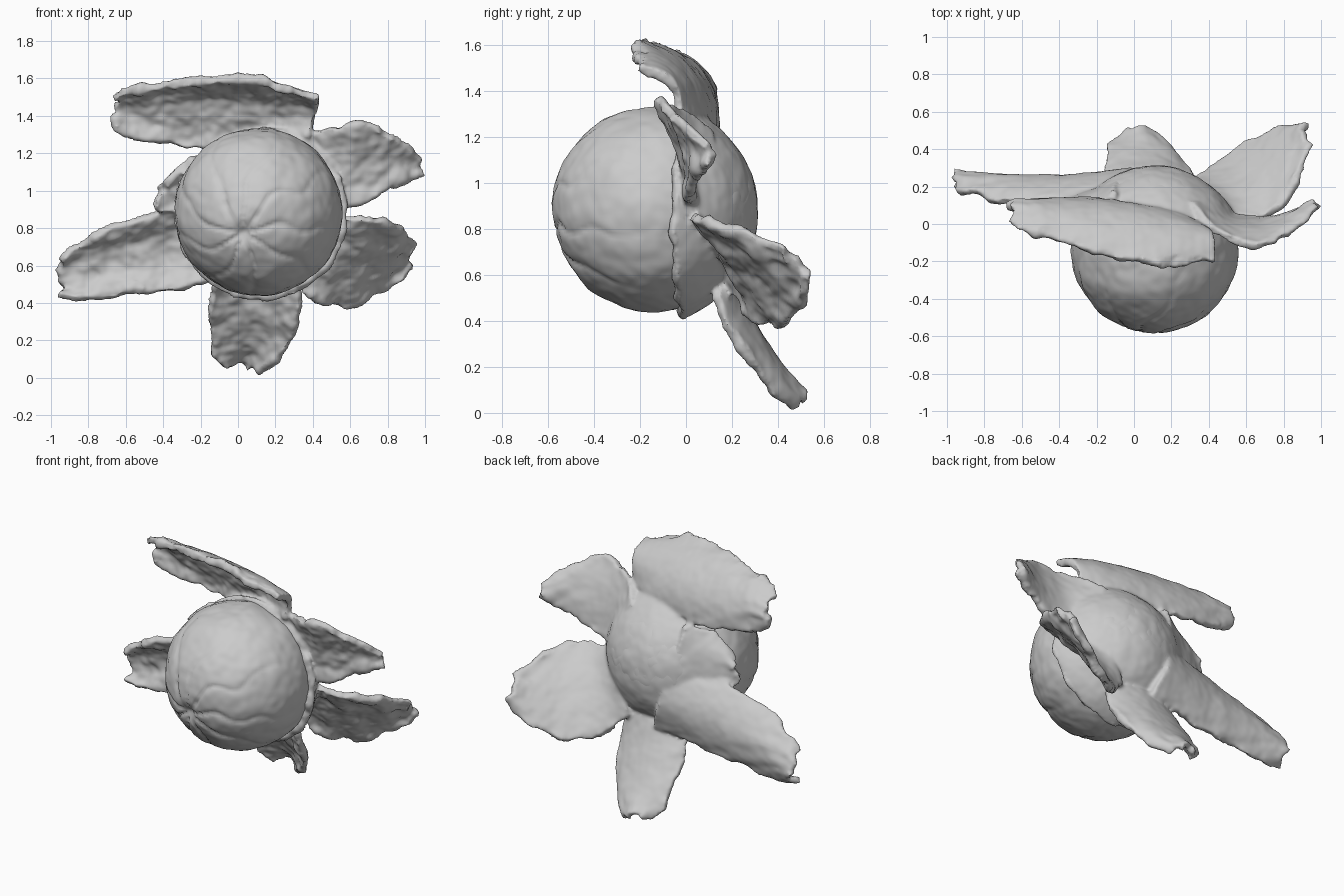
import bpy, bmesh, math
from mathutils import Vector, noise

if "Cube" in bpy.data.objects:
    bpy.data.objects.remove(bpy.data.objects["Cube"])

C = Vector((0.11, -0.135, 0.885))   # fruit centre


def through(a, b, c, t):
    """Smooth path from a through b to c."""
    a, b, c = Vector(a), Vector(b), Vector(c)
    return a * (1 - t) * (1 - 2 * t) + b * 4 * t * (1 - t) + c * t * (2 * t - 1)


def petal(bm, spine, halves, arch, along=36, across=18):
    """Torn strip of peel: a spine, half-width vectors and an arch to the back."""
    rows = []
    for i in range(along + 1):
        t = i / along
        mid, half = through(*spine, t), through(*halves, t)
        tangent = through(*spine, t + 0.02) - through(*spine, t - 0.02)
        back = tangent.cross(half).normalized()
        if back.y < 0:
            back = -back
        # rounded tip, ragged edges
        half *= 1 - 0.35 * max(0, (t - 0.86) / 0.14) ** 2
        row = []
        for j in range(across + 1):
            s = 2 * j / across - 1
            p = mid + half * s + back * arch * (1 - s * s)
            rag = max(abs(s), t) ** 6
            p += rag * (0.035 * noise.noise_vector(mid * 7 + Vector((s * 3, 0, 0)))
                        + 0.012 * noise.noise_vector(p * 20))
            row.append(bm.verts.new(p))
        rows.append(row)
    for r0, r1 in zip(rows, rows[1:]):
        for j in range(across):
            bm.faces.new((r0[j], r0[j + 1], r1[j + 1], r1[j]))


def add_object(name, bm):
    me = bpy.data.meshes.new(name)
    bm.to_mesh(me)
    bm.free()
    ob = bpy.data.objects.new(name, me)
    bpy.context.collection.objects.link(ob)
    for f in me.polygons:
        f.use_smooth = True
    return ob


# Peeled fruit: lumpy ball with segment grooves meeting at a dimple
bm = bmesh.new()
bmesh.ops.create_icosphere(bm, subdivisions=6, radius=1)
pole = Vector((-0.2, -0.95, -0.26)).normalized()
side = pole.orthogonal().normalized()
up = pole.cross(side)
for v in bm.verts:
    d = v.co.normalized()
    ang = math.acos(max(-1, min(1, d.dot(pole))))
    az = math.atan2(d.dot(up), d.dot(side)) + 0.35 * ang + 0.25 * noise.noise(d * 2)
    groove = 1 - abs(math.sin(az * 4.5 + 0.6))
    r = 0.447 - 0.028 * groove ** 4 * math.exp(-ang * 1.3) * min(1, ang * 6)
    r -= 0.035 * math.exp(-(ang / 0.13) ** 2)
    r += 0.008 * noise.noise(d * 3) + 0.004 * noise.noise(d * 9)
    v.co = C + d * r
add_object("peeled_fruit", bm)

# Peel: bowl behind the fruit
bm = bmesh.new()
rings, seg = 16, 64
grid = []
for i in range(1, rings + 1):
    row = []
    for j in range(seg):
        az = 2 * math.pi * j / seg
        reach = 1.30 + 0.08 * math.cos(az) + 0.05 * noise.noise((3 * math.cos(az), 3 * math.sin(az), 0))
        t = reach * i / rings
        rad = 0.435 + 0.03 * (i / rings) ** 3
        row.append(bm.verts.new(C + Vector((rad * math.sin(t) * math.cos(az),
                                            rad * math.cos(t) - 0.01,
                                            rad * math.sin(t) * math.sin(az) - 0.01))))
    grid.append(row)
hub = bm.verts.new(C + Vector((0, 0.425, -0.01)))
for j in range(seg):
    k = (j + 1) % seg
    bm.faces.new((hub, grid[0][j], grid[0][k]))
    for r0, r1 in zip(grid, grid[1:]):
        bm.faces.new((r0[j], r1[j], r1[k], r0[k]))

# Top petal, sweeping left
petal(bm, [(.40, -.13, 1.39), (-.05, -.04, 1.42), (-.66, .04, 1.39)],
      [(.02, -.08, .10), (0, -.15, .18), (0, -.05, .12)], .08, along=48)
# Upper right petal
petal(bm, [(.36, .10, 1.04), (.62, -.05, 1.14), (.98, .08, 1.13)],
      [(-.05, 0, .17), (0, -.07, .22), (.01, 0, .06)], .03)
# Lower right petal
petal(bm, [(.34, .16, .70), (.61, .21, .61), (.93, .47, .64)],
      [(.08, -.03, .15), (.09, -.17, .24), (.03, -.10, .09)], .03)
# Bottom petal
petal(bm, [(.10, .14, .54), (.09, .26, .30), (.03, .46, .03)],
      [(.20, 0, 0), (.24, -.04, 0), (.13, -.01, 0)], .06)
# Lower left petal
petal(bm, [(0, .20, .75), (-.46, .16, .66), (-.96, .19, .53)],
      [(-.08, -.02, .20), (-.06, -.04, .19), (-.02, 0, .13)], .08, along=48)
# Short left flap
petal(bm, [(-.05, .20, 1.0), (-.24, .11, 1.03), (-.41, .06, .98)],
      [(-.05, -.03, .20), (.04, -.03, .16), (.05, 0, .09)], .03)
peel = add_object("peel", bm)

# Thicken, fuse and soften the peel
m = peel.modifiers.new("thickness", 'SOLIDIFY')
m.thickness, m.offset = 0.045, 0
m = peel.modifiers.new("fuse", 'REMESH')
m.mode, m.voxel_size, m.use_smooth_shade = 'VOXEL', 0.012, True
m = peel.modifiers.new("soften", 'SMOOTH')
m.factor, m.iterations = 0.5, 6
dg = bpy.context.evaluated_depsgraph_get()
mesh = bpy.data.meshes.new_from_object(peel.evaluated_get(dg))
peel.modifiers.clear()
peel.data = mesh

# Pith side is rough, skin side nearly smooth
normals = [v.normal.copy() for v in mesh.vertices]
for v, n in zip(mesh.vertices, normals):
    rough = 0.02 if n.y < 0.1 else 0.005
    v.co += n * rough * (noise.noise(v.co * 9) + 0.4 * noise.noise(v.co * 22))
    v.co.z = max(v.co.z, 0.0)
for f in mesh.polygons:
    f.use_smooth = True
